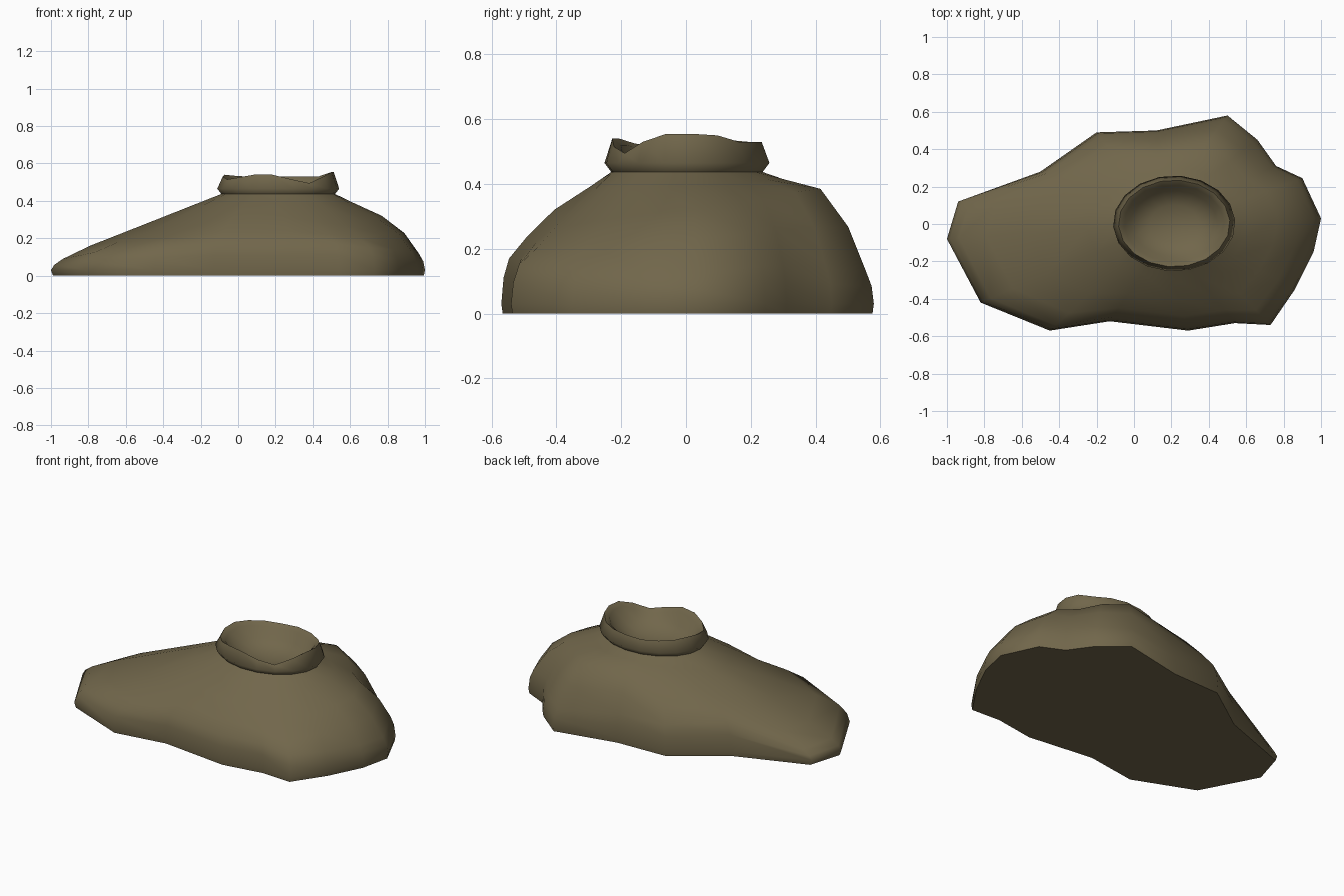
import bpy, bmesh, math

if "Cube" in bpy.data.objects:
    bpy.data.objects.remove(bpy.data.objects["Cube"])

# Mound outline, clockwise from the left tip: x, y, edge wall height, mid-slope height
FOOT = [(-1, -.08, .09, .25), (-.94, .12, .08, .245), (-.50, .28, .20, .315), (-.20, .49, .18, .35),
        (.12, .50, .17, .375), (.50, .58, .13, .385), (.66, .45, .14, .375), (.76, .31, .15, .35),
        (.90, .245, .15, .34), (1, .03, .12, .32), (.96, -.15, .13, .31), (.86, -.35, .14, .29),
        (.73, -.54, .15, .27), (.54, -.53, .17, .29), (.29, -.57, .17, .32), (-.13, -.52, .17, .315),
        (-.45, -.57, .15, .27), (-.82, -.42, .125, .245)]
# Height of the ragged crater lip above each column
LIP = [.53, .54, .535, .53, .525, .53, .53, .53, .55, .555, .555, .53, .495, .515, .54, .54, .525, .515]
N = len(FOOT)
CX, CY = .215, .003


def oval(i, rx, ry):
    a = math.radians(184 - 360 / N * i)
    return CX + rx * math.cos(a), CY + ry * math.sin(a)


def column(i):
    x, y, wall, mid = FOOT[i]
    nx, ny = oval(i, .305, .235)
    bulge = .54 if 4 <= i <= 11 else .44   # back and right are rounder

    def slope(u, z):
        return (x + (nx - x) * u, y + (ny - y) * u, z)

    def ring(rx, ry, z):
        return (*oval(i, rx, ry), z)

    lip = LIP[i]
    return [slope(.012, 0), slope(0, .03), slope(.02, wall * .65), slope(.07, wall),
            slope(.23, wall + (mid - wall) * bulge), slope(.48, mid),
            slope(.82, mid + (.43 - mid) * .68), slope(1, .437),          # outer slope
            ring(.327, .256, .465), ring(.298, .232, lip), ring(.268, .205, lip - .02),  # lip
            ring(.232, .175, .45), ring(.13, .1, .41)]                    # crater bowl


bm = bmesh.new()
cols = [[bm.verts.new(p) for p in column(i)] for i in range(N)]
for i in range(N):
    a, b = cols[i], cols[(i + 1) % N]
    for k in range(len(a) - 1):
        bm.faces.new((a[k], a[k + 1], b[k + 1], b[k]))

# Flat underside and crater floor
bm.faces.new([c[0] for c in cols])
floor = bm.verts.new((CX, CY, .395))
for i in range(N):
    bm.faces.new((cols[i][-1], floor, cols[(i + 1) % N][-1]))
bmesh.ops.recalc_face_normals(bm, faces=bm.faces)

mesh = bpy.data.meshes.new("crater_mound")
bm.to_mesh(mesh)
bm.free()
mound = bpy.data.objects.new("crater_mound", mesh)
bpy.context.collection.objects.link(mound)

# Earthy colour and smooth shading
mat = bpy.data.materials.new("earth")
mat.diffuse_color = (.165, .134, .07, 1)
mat.use_nodes = True
mat.node_tree.nodes["Principled BSDF"].inputs["Base Color"].default_value = mat.diffuse_color
mesh.materials.append(mat)
bpy.context.view_layer.objects.active = mound
mound.select_set(True)
bpy.ops.object.shade_smooth_by_angle(angle=math.radians(65))
